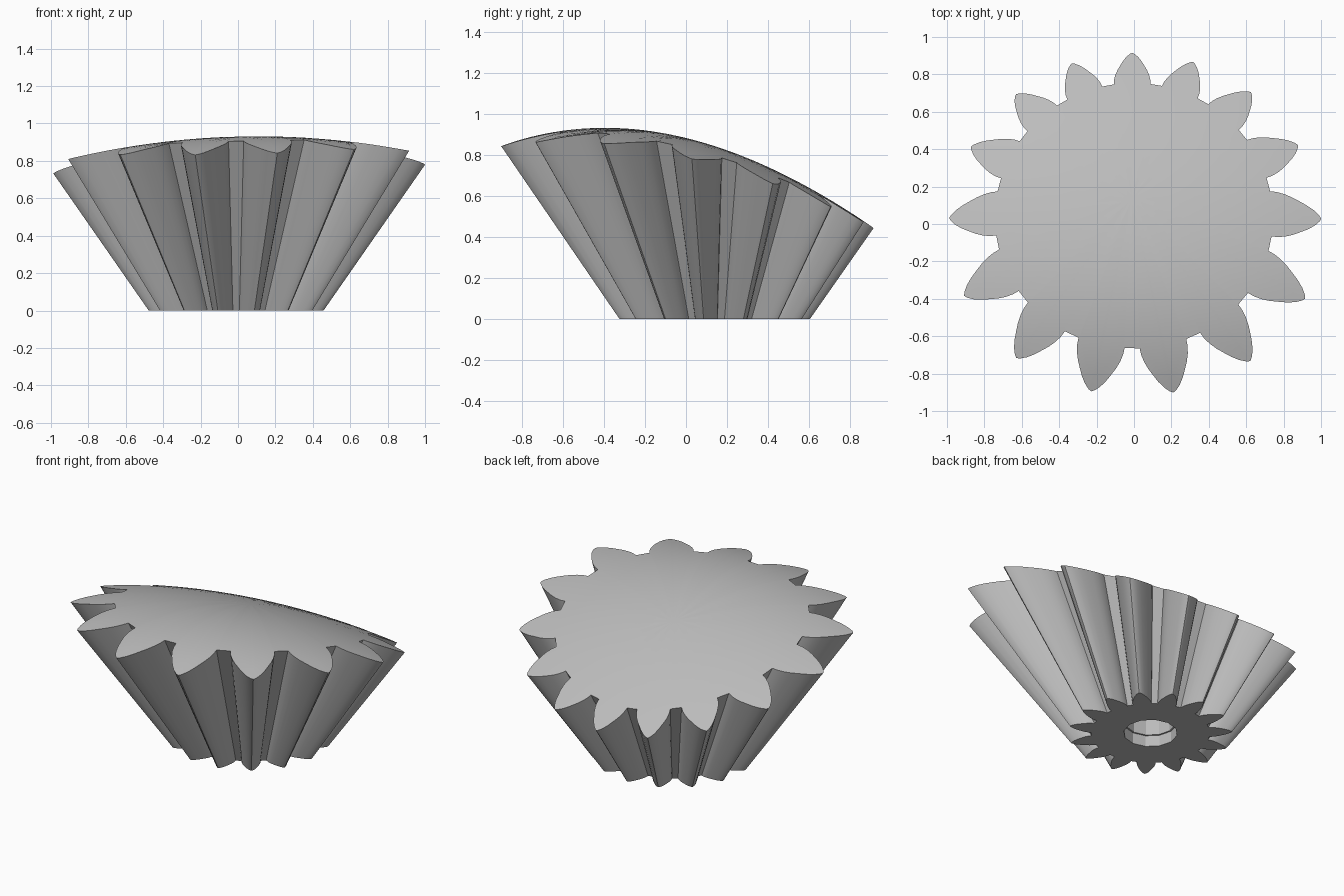
import bpy, bmesh, math

cube = bpy.data.objects.get("Cube")
if cube:
    bpy.data.objects.remove(cube)

TEETH = 15
CX, CY = -0.01, 0.135      # gear axis
TIP = 0.47                 # tip radius on the flat base
APEX = TIP / 0.70          # depth of the cone apex below the base

# One flank: (radius as a share of the tip radius, half angle in degrees)
FLANK = [(0.725, 9.1), (0.76, 8.7), (0.8, 7.8), (0.84, 6.6),
         (0.88, 5.2), (0.92, 3.9), (0.96, 2.4), (0.99, 0.9)]


def crown_height(x, y):
    """Lopsided dome that trims the top of the gear."""
    a, b = y + 0.9, y + 0.4
    along = 0.842 + 0.176 * a - 0.332 * a * b + 0.035 * a * b * (y - 0.03)
    return along + 0.025 * x - 0.118 * x * x


def on_crown(u, v):
    """Follow the ray from the apex through (u, v) on the base up to the dome."""
    low, high = 1.0, 4.0
    for _ in range(40):
        s = (low + high) / 2
        if APEX * (s - 1) < crown_height(CX + u * s, CY + v * s):
            low = s
        else:
            high = s
    return CX + u * low, CY + v * low, APEX * (low - 1)


def tooth_outline():
    half = [(r, -a) for r, a in FLANK] + [(1.0, 0)]
    half += [(r, a) for r, a in reversed(FLANK)]
    points = []
    for i in range(TEETH):
        for r, a in half:
            t = math.radians(90 + i * 360 / TEETH + a)
            points.append((TIP * r * math.cos(t), TIP * r * math.sin(t)))
    return points


def bridge(bm, lower, upper):
    n = len(lower)
    for i in range(n):
        j = (i + 1) % n
        bm.faces.new((lower[i], lower[j], upper[j], upper[i]))


def ring_edges(bm, ring):
    found = []
    for i, v in enumerate(ring):
        w = ring[(i + 1) % len(ring)]
        found.append(bm.edges.get((v, w)) or bm.edges.new((v, w)))
    return found


def circle(bm, radius, z, sides=12):
    return [bm.verts.new((CX + radius * math.cos(math.tau * i / sides),
                          CY + radius * math.sin(math.tau * i / sides), z))
            for i in range(sides)]


bm = bmesh.new()
outline = tooth_outline()

# Tapered teeth
base = [bm.verts.new((CX + u, CY + v, 0)) for u, v in outline]
rim = [bm.verts.new(on_crown(u, v)) for u, v in outline]
bridge(bm, base, rim)

# Domed top, as rings shrinking to the axis
outer = rim
for step in range(9, 0, -1):
    f = step / 10
    inner = [bm.verts.new(on_crown(u * f, v * f)) for u, v in outline]
    bridge(bm, outer, inner)
    outer = inner
centre = bm.verts.new(on_crown(0, 0))
for i, v in enumerate(outer):
    bm.faces.new((v, outer[(i + 1) % len(outer)], centre))

# Shaft bore with a small step, closed at its end
bore = [circle(bm, r, z) for r, z in
        ((0.155, 0), (0.155, 0.07), (0.145, 0.07), (0.145, 0.5))]
for a, b in zip(bore, bore[1:]):
    bridge(bm, a, b)
bm.faces.new(bore[-1])

# Flat base around the bore
bmesh.ops.triangle_fill(bm, use_beauty=True,
                        edges=ring_edges(bm, base) + ring_edges(bm, bore[0]))
bmesh.ops.recalc_face_normals(bm, faces=bm.faces[:])

mesh = bpy.data.meshes.new("bevel_gear")
bm.to_mesh(mesh)
bm.free()
gear = bpy.data.objects.new("bevel_gear", mesh)
bpy.context.collection.objects.link(gear)

# Plain grey metal
grey = bpy.data.materials.new("grey_metal")
grey.use_nodes = True
colour = (0.5, 0.5, 0.5, 1)
grey.diffuse_color = colour
grey.node_tree.nodes["Principled BSDF"].inputs["Base Color"].default_value = colour
mesh.materials.append(grey)

bpy.ops.object.select_all(action="DESELECT")
gear.select_set(True)
bpy.context.view_layer.objects.active = gear
bpy.ops.object.shade_smooth_by_angle(angle=math.radians(25))
